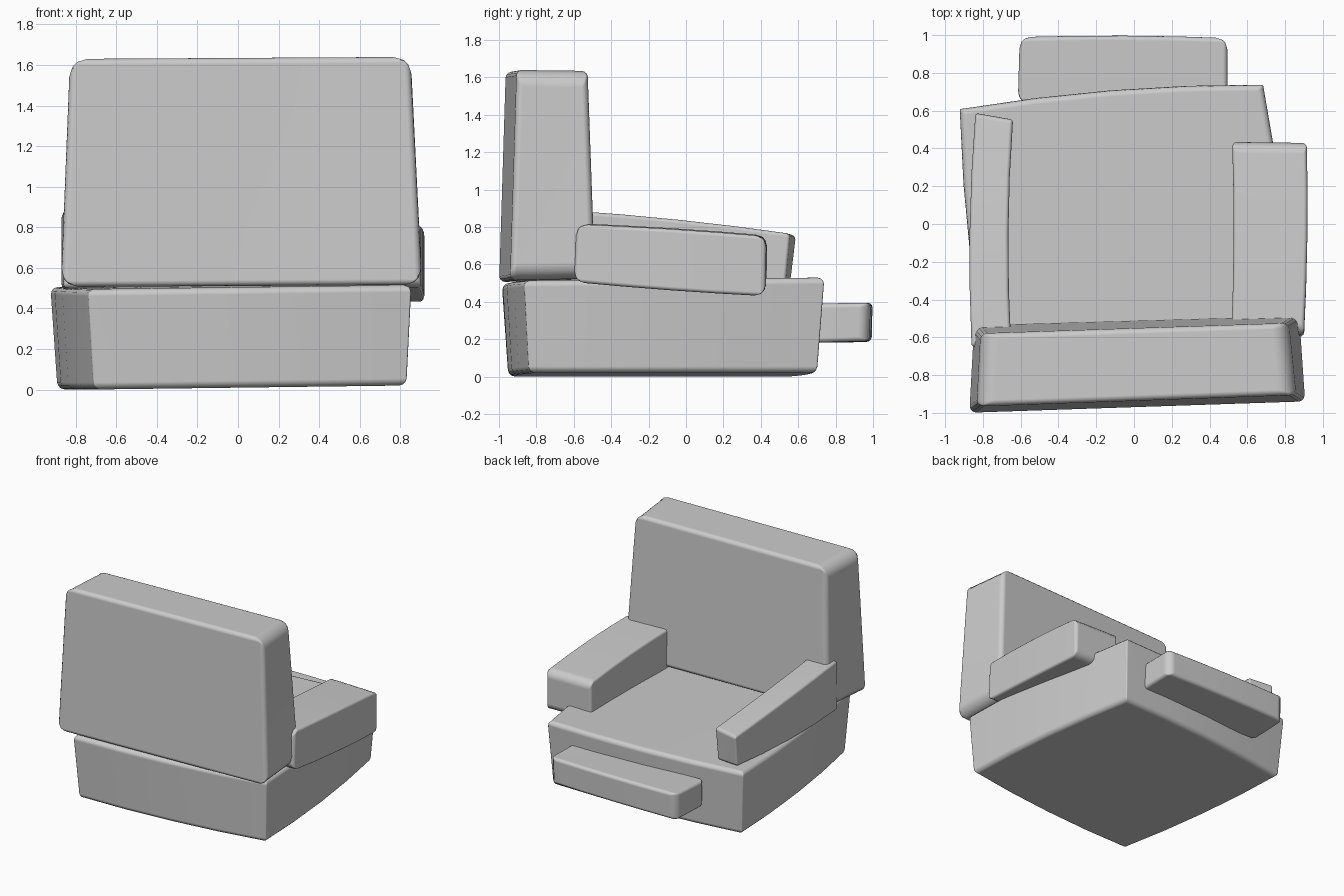
import bpy, bmesh
from mathutils import Vector


def cushion(name, bottom, top, radii, bulge=(0, 0, 0), bow=0.0):
    """Rounded block from 4 bottom and 4 top corners (front-left, front-right, back-right, back-left).
    radii: edge rounding for edges running along x, y, z."""
    lo = [Vector(p) for p in bottom]
    hi = [Vector(p) for p in top]
    bm = bmesh.new()
    bmesh.ops.create_cube(bm, size=2)
    bmesh.ops.subdivide_edges(bm, edges=bm.edges[:], cuts=3, use_grid_fill=True)

    # Only the twelve outer edges get rounded
    width = max(radii)
    layer = bm.edges.layers.float.new("bevel_weight_edge")
    for e in bm.edges:
        a, b = e.verts[0].co, e.verts[1].co
        axis = max(range(3), key=lambda i: abs(a[i] - b[i]))
        if all(abs(a[i]) > 0.999 and abs(b[i]) > 0.999 for i in range(3) if i != axis):
            e[layer] = radii[axis] / width

    # Stretch the cube between the corners, then puff the sides
    for v in bm.verts:
        u, d, h = v.co
        s, t, r = (u + 1) / 2, (d + 1) / 2, (h + 1) / 2
        p_lo = lo[0].lerp(lo[1], s).lerp(lo[3].lerp(lo[2], s), t)
        p_hi = hi[0].lerp(hi[1], s).lerp(hi[3].lerp(hi[2], s), t)
        puff = Vector((bulge[0] * u * (1 - d * d) + bow * (1 - d * d),
                       bulge[1] * d * (1 - u * u),
                       bulge[2] * h * (1 - d * d)))
        v.co = p_lo.lerp(p_hi, r) + puff
    for f in bm.faces:
        f.smooth = True

    mesh = bpy.data.meshes.new(name)
    bm.to_mesh(mesh)
    bm.free()
    ob = bpy.data.objects.new(name, mesh)
    bpy.context.collection.objects.link(ob)
    mod = ob.modifiers.new("rounding", 'BEVEL')
    mod.limit_method = 'WEIGHT'
    mod.width = width
    mod.segments = 3
    mod.use_clamp_overlap = False
    mod.harden_normals = True
    return ob


# Base block, slightly turned and narrower at the floor
cushion("seat_base",
        [(-0.71, -0.95, 0.0), (0.83, -0.84, 0.02), (0.66, 0.70, 0.02), (-0.89, 0.58, 0.0)],
        [(-0.74, -0.985, 0.495), (0.855, -0.865, 0.515), (0.685, 0.74, 0.53), (-0.925, 0.61, 0.505)],
        (0.035, 0.035, 0.008), (0.035, 0.035, 0.0))

# Backrest
cushion("backrest",
        [(-0.875, -1.0, 0.505), (0.91, -0.94, 0.515), (0.88, -0.485, 0.525), (-0.85, -0.535, 0.52)],
        [(-0.83, -0.965, 1.63), (0.855, -0.905, 1.64), (0.815, -0.525, 1.635), (-0.81, -0.58, 1.625)],
        (0.03, 0.09, 0.035))

# Right armrest, hanging over the side of the base
cushion("right_armrest",
        [(0.515, -0.60, 0.515), (0.90, -0.60, 0.505), (0.915, 0.425, 0.43), (0.52, 0.43, 0.44)],
        [(0.515, -0.585, 0.82), (0.90, -0.585, 0.815), (0.915, 0.43, 0.75), (0.52, 0.435, 0.755)],
        (0.06, 0.02, 0.025), (0.0, 0.0, 0.006), 0.01)

# Left armrest, slimmer and longer
cushion("left_armrest",
        [(-0.86, -0.65, 0.50), (-0.65, -0.65, 0.50), (-0.645, 0.53, 0.50), (-0.835, 0.56, 0.51)],
        [(-0.86, -0.65, 0.89), (-0.65, -0.65, 0.89), (-0.64, 0.555, 0.765), (-0.84, 0.59, 0.755)],
        (0.025, 0.02, 0.015), (0.0, 0.0, 0.012), -0.02)

# Footrest bar on the rear face
cushion("footrest",
        [(-0.615, 0.64, 0.18), (0.495, 0.66, 0.18), (0.49, 0.98, 0.19), (-0.605, 0.985, 0.185)],
        [(-0.615, 0.64, 0.385), (0.495, 0.66, 0.39), (0.495, 0.985, 0.395), (-0.605, 0.99, 0.395)],
        (0.025, 0.025, 0.06), (0.0, 0.01, 0.0))
